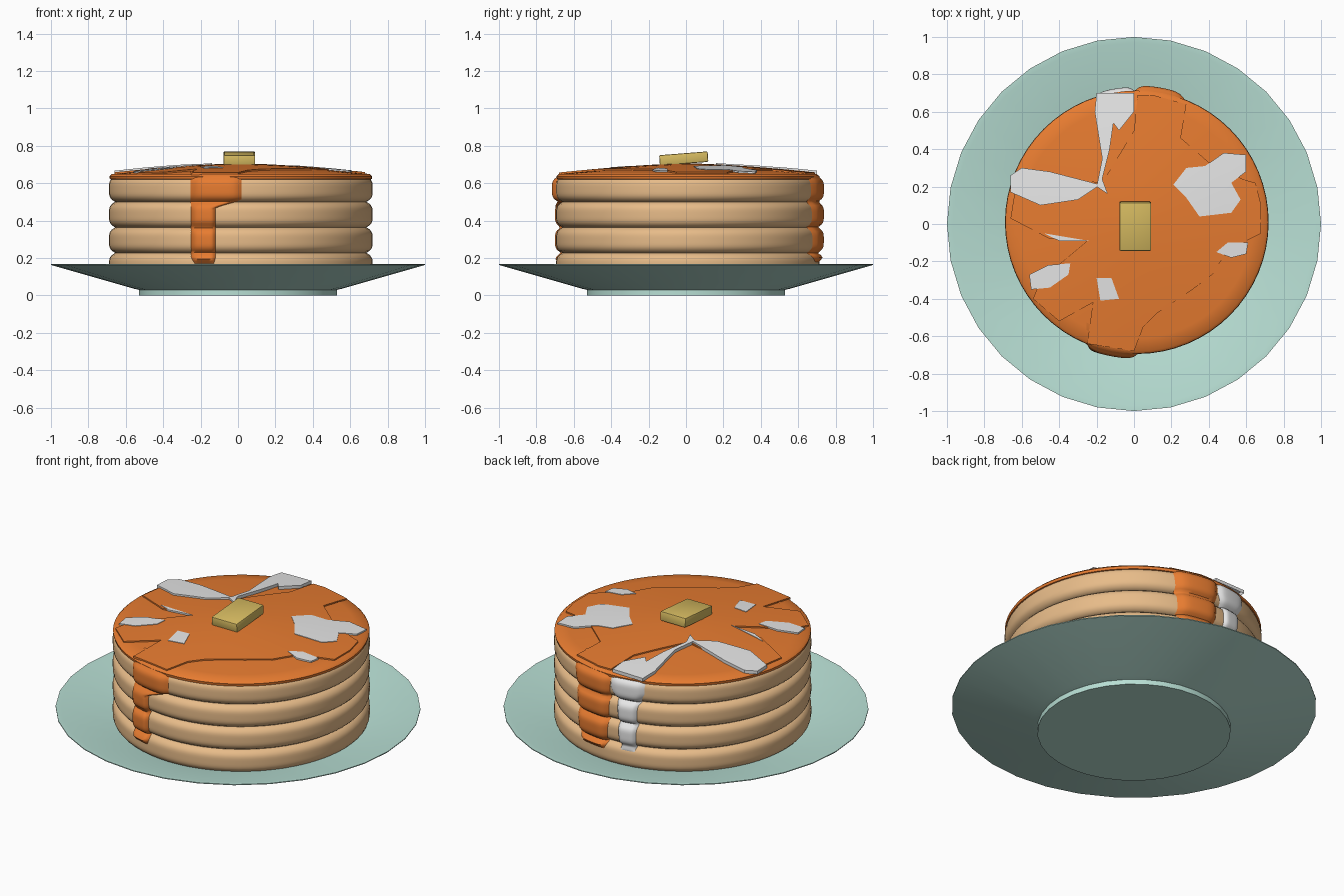
import bpy, bmesh, math
from mathutils import Vector

if "Cube" in bpy.data.objects:
    bpy.data.objects.remove(bpy.data.objects["Cube"], do_unlink=True)

CX, CY = 0.015, 0.01            # stack centre
BASE, THICK, COUNT = 0.091, 0.1365, 4
TOP = BASE + THICK * COUNT


def material(name, *rgb):
    mat = bpy.data.materials.new(name)
    mat.use_nodes = True
    mat.diffuse_color = (*rgb, 1)
    mat.node_tree.nodes["Principled BSDF"].inputs["Base Color"].default_value = (*rgb, 1)
    return mat


PLATE = material("pale teal", 0.48, 0.74, 0.66)
BATTER = material("golden batter", 0.8, 0.5, 0.25)
SYRUP = material("amber syrup", 0.8, 0.2, 0.03)
CREAM = material("pale grey glaze", 0.8, 0.8, 0.8)
BUTTER = material("butter yellow", 0.68, 0.5, 0.12)


def finish(name, bm, mat, angle=40):
    mesh = bpy.data.meshes.new(name)
    bm.normal_update()
    bm.to_mesh(mesh)
    bm.free()
    mesh.materials.append(mat)
    mesh.shade_smooth()
    mesh.set_sharp_from_angle(angle=math.radians(angle))
    obj = bpy.data.objects.new(name, mesh)
    bpy.context.collection.objects.link(obj)
    return obj


def lathe(name, profile, mat, segments, centre=(0, 0)):
    """Revolve (radius, height) points about a vertical axis."""
    bm = bmesh.new()
    verts = [bm.verts.new((r, 0, z)) for r, z in profile]
    edges = [bm.edges.new(pair) for pair in zip(verts, verts[1:])]
    bmesh.ops.spin(bm, geom=verts + edges, cent=(0, 0, 0), axis=(0, 0, 1),
                   angle=math.tau, steps=segments)
    bmesh.ops.remove_doubles(bm, verts=bm.verts, dist=0.0005)
    bmesh.ops.recalc_face_normals(bm, faces=bm.faces)
    bmesh.ops.translate(bm, verts=bm.verts, vec=(*centre, 0))
    return finish(name, bm, mat)


def bulge(t):
    """Radius of one pancake at relative height t."""
    return 0.672 + 0.033 * (1 - abs(2 * t - 1) ** 4)


def stack_radius(z):
    t = (z - BASE) / THICK
    return bulge(1 if z >= TOP else t % 1)


def dome(r):
    return 0.698 - 0.05 * (r / 0.7) ** 1.5


def draped(name, outline, mat, lift, depth):
    """Lay a flat outline (in hundredths) over the domed top, with a skirt."""
    bm = bmesh.new()
    face = bm.faces.new([bm.verts.new((x / 100, y / 100, 0)) for x, y in outline])
    face.normal_update()
    if face.normal.z < 0:
        bmesh.ops.reverse_faces(bm, faces=[face])
    for axis in (Vector((1, 0, 0)), Vector((0, 1, 0))):
        for i in range(-10, 11):
            bmesh.ops.bisect_plane(bm, geom=bm.verts[:] + bm.edges[:] + bm.faces[:],
                                   plane_co=axis * (i * 0.07 + 0.003), plane_no=axis)
    bmesh.ops.triangulate(bm, faces=bm.faces[:])
    for v in bm.verts:
        v.co.z = dome(math.hypot(v.co.x - CX, v.co.y - CY)) + lift
    rim = [e for e in bm.edges if e.is_boundary]
    skirt = bmesh.ops.extrude_edge_only(bm, edges=rim)["geom"]
    for v in skirt:
        if isinstance(v, bmesh.types.BMVert):
            v.co.z -= depth
    return finish(name, bm, mat)


def drip(name, mat, side, widths, depth):
    """Run a strip down the stack; widths are (z, x_min, x_max) from the bottom up."""
    bm = bmesh.new()
    rows, cols, bottom = 40, 12, widths[0][0]
    grid = []
    for i in range(rows + 2):
        z = bottom + (TOP + 0.008 - bottom) * min(i / rows, 1)
        for low, high in zip(widths, widths[1:]):
            if low[0] <= z <= high[0]:
                f = (z - low[0]) / (high[0] - low[0])
                left, right = (a + (b - a) * f for a, b in zip(low[1:], high[1:]))
        row = []
        for j in range(cols + 1):
            u = j / cols
            swell = depth * (1 - abs(2 * u - 1) ** 6) * min(1, i / 2)
            radius = stack_radius(z) + swell
            height = z
            if i > rows:                       # fold over the top edge
                radius, height = 0.6, dome(0.6) + 0.006
            x = left + (right - left) * u
            y = CY + side * math.sqrt(radius ** 2 - (x - CX) ** 2)
            row.append(bm.verts.new((x, y, height)))
        grid.append(row)
    for a, b in zip(grid, grid[1:]):
        for j in range(cols):
            quad = [a[j], a[j + 1], b[j + 1], b[j]]
            bm.faces.new(quad if side < 0 else quad[::-1])
    return finish(name, bm, mat, 60)


# Plate with a round foot and a sloping rim
lathe("plate", [(0, 0), (0.53, 0), (0.53, 0.03), (0.56, 0.037), (1, 0.163), (1, 0.168),
                (0.97, 0.167), (0.62, 0.085), (0.52, 0.065), (0, 0.065)], PLATE, 32)

# Four stacked pancakes
for n in range(COUNT):
    z0 = BASE + n * THICK
    side = [(bulge(k / 12), z0 + THICK * k / 12) for k in range(13)]
    lathe(f"pancake_{n + 1}", [(0, z0), *side, (0, z0 + THICK)], BATTER, 64, (CX, CY))

# Syrup coat over the top, with a rounded lip
coat = [(0.69 * k / 10, dome(0.69 * k / 10)) for k in range(11)]
lathe("syrup_coat", coat + [(0.703, 0.637), (0.7, 0.622), (0.685, 0.618)], SYRUP, 64, (CX, CY))

# Thicker pool of syrup with a wandering edge
draped("syrup_pool", [
    (68, -5), (68, 10), (65, 22), (58, 24), (40, 33), (25, 46), (28, 64), (10, 69),
    (2, 69), (0, 50), (-17, 22), (-62, 28), (-66, 3), (-45, -8), (-25, -9), (-50, -30),
    (-54, -40), (-40, -52), (-22, -42), (-25, -64), (0, -68), (5, -55), (12, -48),
    (30, -36), (42, -27), (50, -14)], SYRUP, 0.008, 0.012)

# Syrup running down the front and the back
drip("front_syrup_drip", SYRUP, -1,
     [(0.17, -0.23, -0.13), (0.2, -0.25, -0.12), (0.47, -0.25, -0.12),
      (0.51, -0.255, 0.02), (0.7, -0.255, 0.02)], 0.025)
drip("back_syrup_drip", SYRUP, 1,
     [(0.18, 0.05, 0.2), (0.22, 0.03, 0.24), (0.5, 0.01, 0.26), (0.7, 0, 0.285)], 0.025)
drip("back_glaze_drip", CREAM, 1,
     [(0.2, -0.14, -0.06), (0.25, -0.15, -0.05), (0.48, -0.16, -0.04),
      (0.56, -0.2, 0), (0.7, -0.2, 0)], 0.018)

# Pale glaze patches on top
patches = {
    "left_streak": [(-18, 21), (-45, 28), (-60, 30), (-66, 26), (-66, 17), (-50, 10), (-30, 13)],
    "back_streak": [(-14, 16), (-20, 20), (-17, 35), (-21, 60), (-20, 70), (0, 70), (0, 60),
                    (-8, 50), (-11, 54), (-13, 40), (-17, 24)],
    "large_splash": [(21, 21), (28, 30), (38, 31), (48, 38), (60, 37), (60, 28), (52, 22),
                     (57, 13), (52, 6), (35, 4), (28, 14)],
    "small_splash": [(44, -15), (50, -10), (61, -10), (60, -16), (52, -18)],
    "front_spot": [(-20, -29), (-12, -29), (-8, -40), (-18, -41)],
    "side_spot": [(-56, -27), (-46, -22), (-34, -21), (-35, -27), (-45, -34), (-55, -35)],
    "sliver": [(-48, -5), (-24, -9), (-40, -9)],
}
for label, outline in patches.items():
    raised = label.endswith("streak")
    draped("glaze_" + label, outline, CREAM, 0.018 if raised else 0.011, 0.02 if raised else 0.009)

# Tilted pat of butter
bm = bmesh.new()
bmesh.ops.create_cube(bm, size=1)
bmesh.ops.scale(bm, vec=(0.17, 0.26, 0.056), verts=bm.verts)
bmesh.ops.bevel(bm, geom=bm.edges[:], offset=0.007, segments=2, profile=0.5, affect="EDGES")
butter = finish("butter_pat", bm, BUTTER)
butter.location = (0.007, -0.012, 0.732)
butter.rotation_euler.x = math.radians(4.5)
